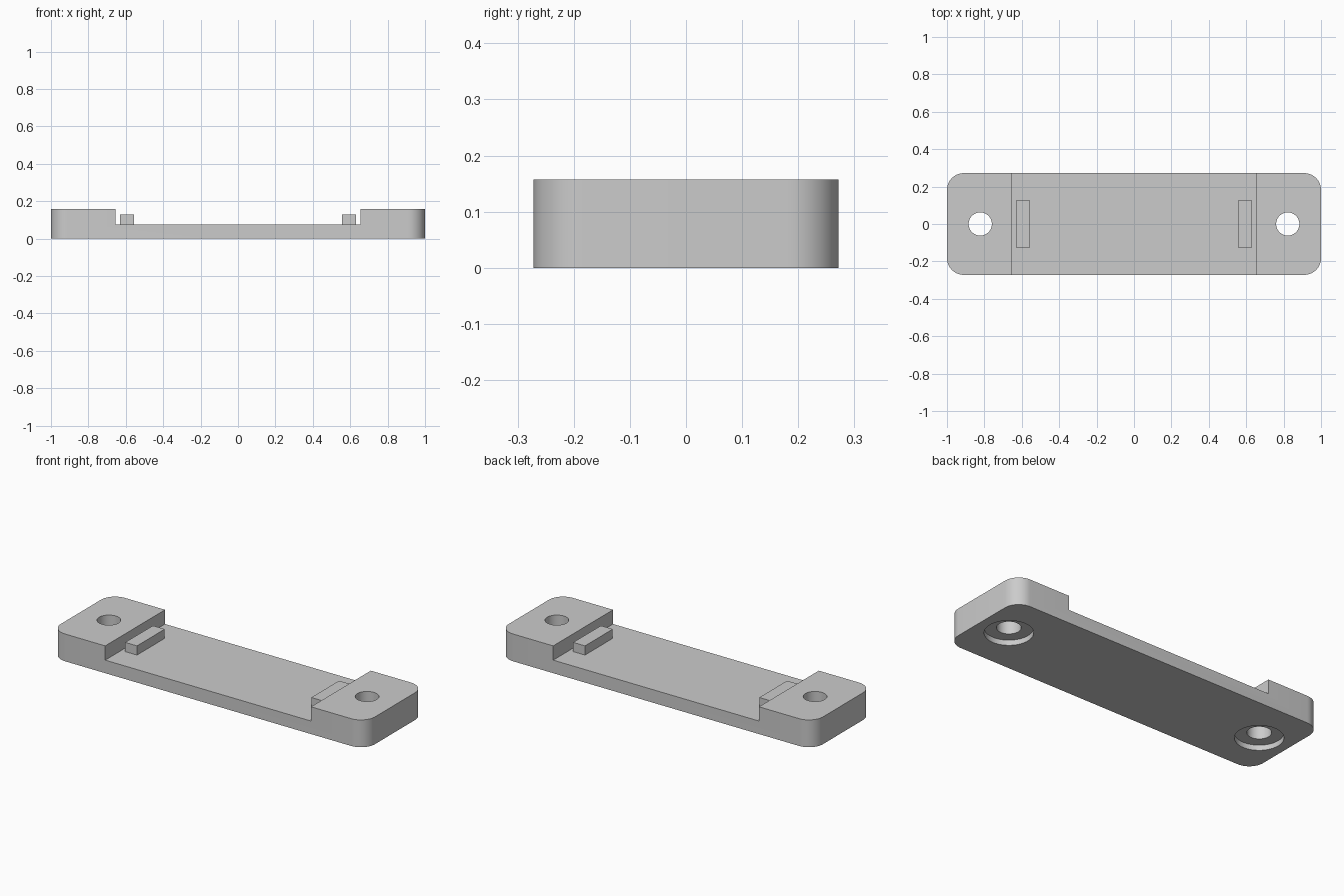
import bpy, bmesh, math

if "Cube" in bpy.data.objects:
    bpy.data.objects.remove(bpy.data.objects["Cube"])

grey = bpy.data.materials.new("light_grey")
grey.diffuse_color = (0.6, 0.6, 0.6, 1)
grey.use_nodes = True
grey.node_tree.nodes["Principled BSDF"].inputs["Base Color"].default_value = grey.diffuse_color


def prism(name, outline, z0, z1):
    """Extrude a counter-clockwise outline from z0 to z1."""
    bm = bmesh.new()
    face = bm.faces.new([bm.verts.new((x, y, z0)) for x, y in outline])
    new = bmesh.ops.extrude_face_region(bm, geom=[face])["geom"]
    top = [v for v in new if isinstance(v, bmesh.types.BMVert)]
    bmesh.ops.translate(bm, verts=top, vec=(0, 0, z1 - z0))
    bmesh.ops.recalc_face_normals(bm, faces=bm.faces)
    mesh = bpy.data.meshes.new(name)
    bm.to_mesh(mesh)
    bm.free()
    mesh.materials.append(grey)
    obj = bpy.data.objects.new(name, mesh)
    bpy.context.collection.objects.link(obj)
    return obj


def rect(x0, x1, y0, y1):
    return [(x0, y0), (x1, y0), (x1, y1), (x0, y1)]


def circle(cx, r, n=48):
    return [(cx + r * math.cos(math.tau * i / n), r * math.sin(math.tau * i / n)) for i in range(n)]


def rounded_rect(hx, hy, r, n=12):
    points = []
    for q, (sx, sy) in enumerate([(1, 1), (-1, 1), (-1, -1), (1, -1)]):
        for i in range(n + 1):
            a = math.pi / 2 * (q + i / n)
            points.append((sx * (hx - r) + r * math.cos(a), sy * (hy - r) + r * math.sin(a)))
    return points


def activate(obj):
    bpy.ops.object.select_all(action='DESELECT')
    obj.select_set(True)
    bpy.context.view_layer.objects.active = obj


def cut(obj, cutter):
    mod = obj.modifiers.new("cut", 'BOOLEAN')
    mod.operation = 'DIFFERENCE'
    mod.solver = 'EXACT'
    mod.object = cutter
    activate(obj)
    bpy.ops.object.modifier_apply(modifier=mod.name)
    bpy.data.objects.remove(cutter)


# Rounded bar with a lowered middle section
body = prism("mounting_bar", rounded_rect(1, 0.272, 0.09), 0, 0.157)
cut(body, prism("recess_cutter", rect(-0.655, 0.655, -0.4, 0.4), 0.075, 0.3))

for side, label in ((-1, "left"), (1, "right")):
    # Screw hole with a counterbore underneath
    cut(body, prism("hole_cutter", circle(side * 0.822, 0.062), -0.1, 0.3))
    cut(body, prism("counterbore_cutter", circle(side * 0.822, 0.125), -0.1, 0.03))
    # Raised locating tab beside each end block
    xs = sorted((side * 0.555, side * 0.63))
    prism(label + "_tab", rect(xs[0], xs[1], -0.126, 0.126), 0.075, 0.128)

activate(body)
bpy.ops.object.shade_smooth_by_angle(angle=math.radians(30))
